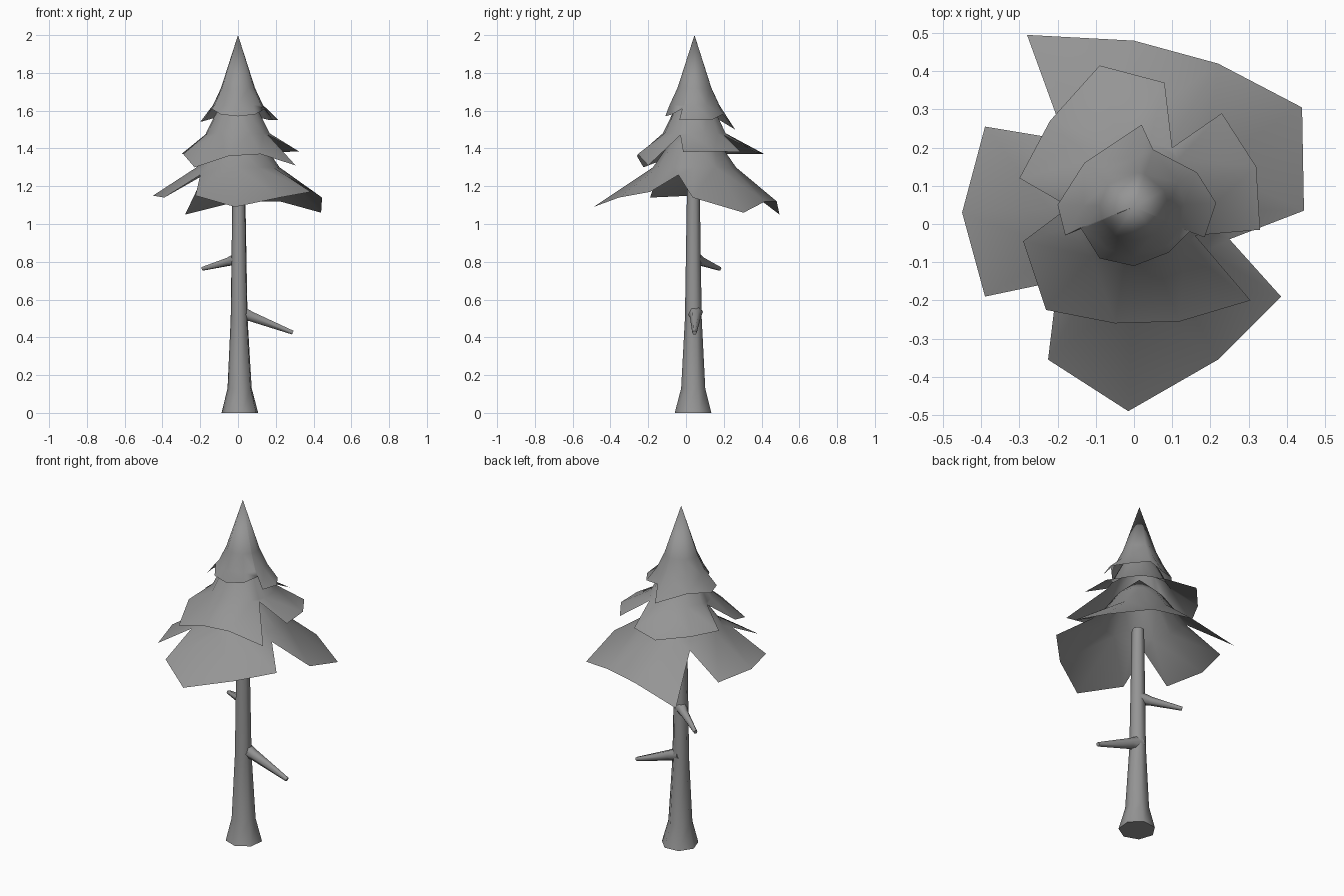
import bpy, bmesh, math
from mathutils import Vector

if "Cube" in bpy.data.objects:
    bpy.data.objects.remove(bpy.data.objects["Cube"], do_unlink=True)

GREY = (0.3, 0.3, 0.3, 1)
grey = bpy.data.materials.new("plain grey")
grey.use_nodes = True
grey.diffuse_color = GREY
grey.node_tree.nodes["Principled BSDF"].inputs["Base Color"].default_value = GREY


def finish(name, bm, angle):
    mesh = bpy.data.meshes.new(name)
    bm.to_mesh(mesh)
    bm.free()
    obj = bpy.data.objects.new(name, mesh)
    bpy.context.collection.objects.link(obj)
    mesh.materials.append(grey)
    bpy.ops.object.select_all(action='DESELECT')
    obj.select_set(True)
    bpy.context.view_layer.objects.active = obj
    bpy.ops.object.shade_smooth_by_angle(angle=math.radians(angle))


def bridge(bm, a, b):
    for i in range(len(a)):
        j = (i + 1) % len(a)
        bm.faces.new((a[i], a[j], b[j], b[i]))


def tube(name, stations, sides, twist=0.0):
    """Tapered tube through (centre, radius) stations, rings square to its run."""
    bm = bmesh.new()
    run = (Vector(stations[-1][0]) - Vector(stations[0][0])).normalized()
    turn = run.to_track_quat('Z', 'Y')
    rings = []
    for centre, radius in stations:
        ring = []
        for i in range(sides):
            a = math.tau * i / sides + twist
            spoke = Vector((math.cos(a), math.sin(a), 0)) * radius
            ring.append(bm.verts.new(Vector(centre) + turn @ spoke))
        rings.append(ring)
    for a, b in zip(rings, rings[1:]):
        bridge(bm, a, b)
    bm.faces.new(rings[0][::-1])
    bm.faces.new(rings[-1])
    finish(name, bm, 62)


def skirt(name, apex_z, rings, rim):
    """Hollow cone of foliage ending in a ragged rim (counter-clockwise)."""
    bm = bmesh.new()
    cx, cy = 0.0, 0.045
    apex = bm.verts.new((cx, cy, apex_z))
    angles = [math.atan2(y - cy, x - cx) for x, y, z in rim]
    loops = [[bm.verts.new((cx + r * math.cos(a), cy + r * math.sin(a), z))
              for a in angles] for z, r in rings]
    loops.append([bm.verts.new(p) for p in rim])
    top = loops[0]
    for i in range(len(top)):
        bm.faces.new((apex, top[i], top[(i + 1) % len(top)]))
    for a, b in zip(loops, loops[1:]):
        bridge(bm, b, a)
    bmesh.ops.triangulate(bm, faces=[f for f in bm.faces if len(f.verts) > 3])
    bmesh.ops.recalc_face_normals(bm, faces=bm.faces)
    if sum(f.normal.z for f in bm.faces) < 0:
        bmesh.ops.reverse_faces(bm, faces=bm.faces)
    finish(name, bm, 80)


# Trunk with a flared foot
tube("trunk", [((0.012, 0.04, 0), 0.1), ((0.01, 0.04, 0.13), 0.066),
               ((0.007, 0.04, 0.5), 0.046), ((0.005, 0.04, 1.24), 0.034)],
     7, 0.1)

# Bare broken branches
tube("lower_branch", [((0.0, 0.045, 0.535), 0.045), ((0.07, 0.05, 0.51), 0.03),
                      ((0.29, 0.045, 0.425), 0.012)], 6)
tube("upper_branch", [((0.0, 0.05, 0.815), 0.036), ((-0.05, 0.085, 0.8), 0.024),
                      ((-0.187, 0.178, 0.763), 0.011)], 6)

# Foliage layers, each with petals parted by notches
skirt("bottom_foliage", 1.55, [(1.43, 0.13), (1.3, 0.22)], [
    (0.445, 0.035, 1.14), (0.44, 0.305, 1.06), (0.22, 0.42, 1.12),
    (0, 0.48, 1.12), (-0.28, 0.495, 1.05), (-0.18, 0.22, 1.26),
    (-0.39, 0.255, 1.14), (-0.45, 0.03, 1.15), (-0.39, -0.19, 1.14),
    (-0.2, -0.15, 1.26), (-0.225, -0.355, 1.15), (-0.015, -0.49, 1.09),
    (0.22, -0.355, 1.14), (0.385, -0.19, 1.17), (0.25, -0.04, 1.26)])
skirt("middle_foliage", 1.75, [(1.62, 0.1), (1.48, 0.17)], [
    (0.33, -0.015, 1.38), (0.32, 0.15, 1.385), (0.23, 0.29, 1.38),
    (0.1, 0.2, 1.47), (0.08, 0.37, 1.38), (-0.09, 0.415, 1.37),
    (-0.22, 0.27, 1.37), (-0.3, 0.12, 1.37), (-0.17, 0.045, 1.46),
    (-0.29, -0.045, 1.37), (-0.23, -0.225, 1.3), (-0.05, -0.26, 1.36),
    (0.12, -0.255, 1.37), (0.305, -0.2, 1.31), (0.16, -0.03, 1.47)])
skirt("top_foliage", 2.0, [(1.72, 0.09), (1.63, 0.132)], [
    (0.215, 0.055, 1.55), (0.165, 0.135, 1.55), (0.05, 0.195, 1.58),
    (0.02, 0.26, 1.5), (-0.13, 0.16, 1.56), (-0.2, 0.05, 1.54),
    (-0.18, -0.03, 1.55), (-0.14, -0.01, 1.61), (-0.09, -0.09, 1.58),
    (0, -0.11, 1.57), (0.09, -0.075, 1.58), (0.145, -0.02, 1.61),
    (0.185, -0.035, 1.55)])
